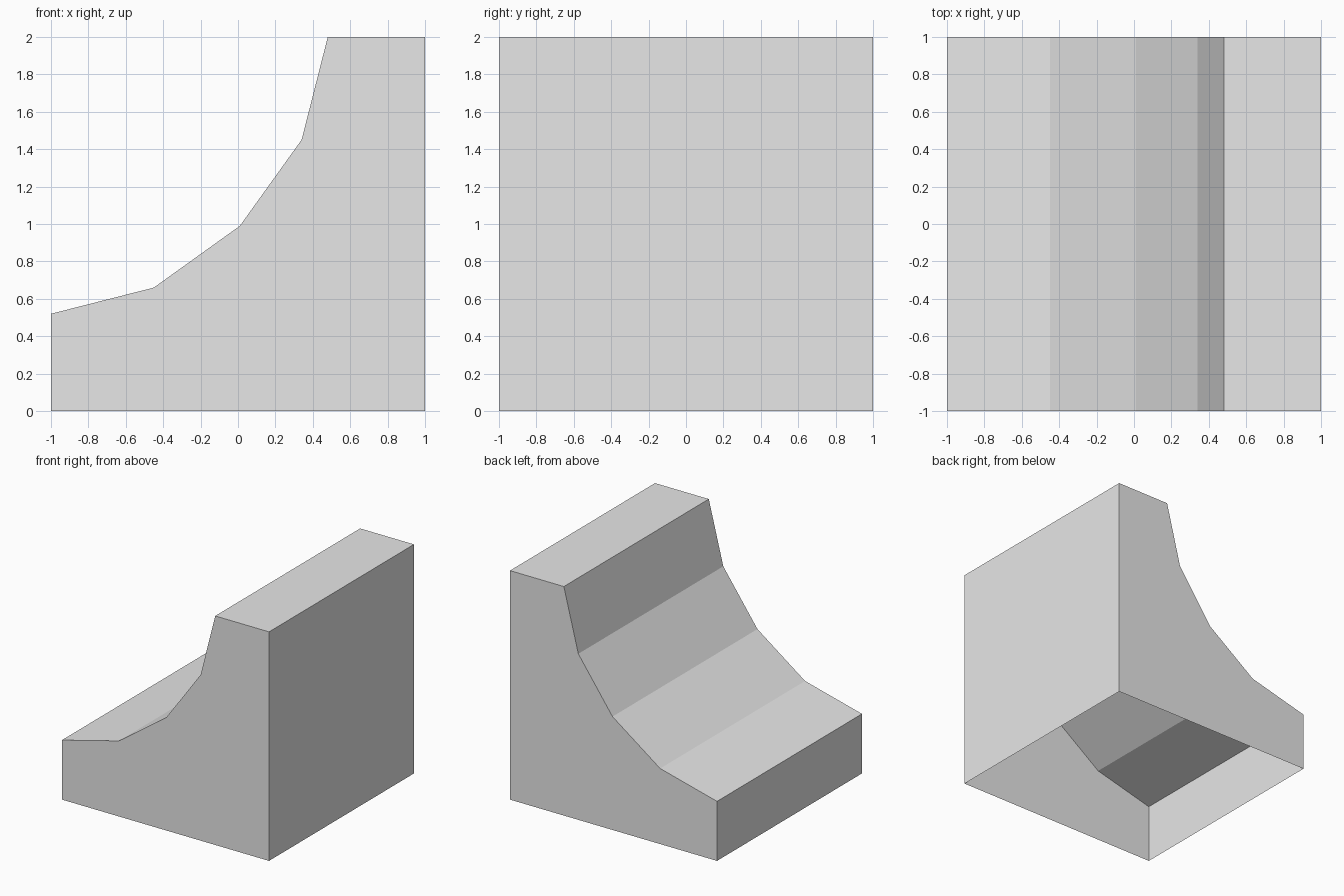
import bpy
import bmesh
from mathutils import Vector

cube = bpy.data.objects.get("Cube")
if cube:
    bpy.data.objects.remove(cube, do_unlink=True)

# Plain grey material
grey = bpy.data.materials.new("plain_grey")
grey.use_nodes = True
colour = (0.8, 0.8, 0.8, 1)
grey.diffuse_color = colour
grey.node_tree.nodes["Principled BSDF"].inputs["Base Color"].default_value = colour

# Side profile: square block with a concave, four-facet slope
profile = [(-1, 0), (1, 0), (1, 2), (0.48, 2), (0.34, 1.45),
           (0.01, 0.99), (-0.45, 0.66), (-1, 0.52)]

bm = bmesh.new()
front = bm.faces.new([bm.verts.new((x, -1, z)) for x, z in profile])
grown = bmesh.ops.extrude_face_region(bm, geom=[front], use_keep_orig=True)
moved = [v for v in grown["geom"] if isinstance(v, bmesh.types.BMVert)]
bmesh.ops.translate(bm, verts=moved, vec=Vector((0, 2, 0)))
bmesh.ops.recalc_face_normals(bm, faces=bm.faces)

# Open underside: the ramp is a hollow shell
underside = [f for f in bm.faces if all(v.co.z < 0.01 for v in f.verts)]
bmesh.ops.delete(bm, geom=underside, context='FACES_ONLY')

mesh = bpy.data.meshes.new("curved_ramp")
bm.to_mesh(mesh)
bm.free()
mesh.materials.append(grey)
ramp = bpy.data.objects.new("curved_ramp", mesh)
bpy.context.collection.objects.link(ramp)
